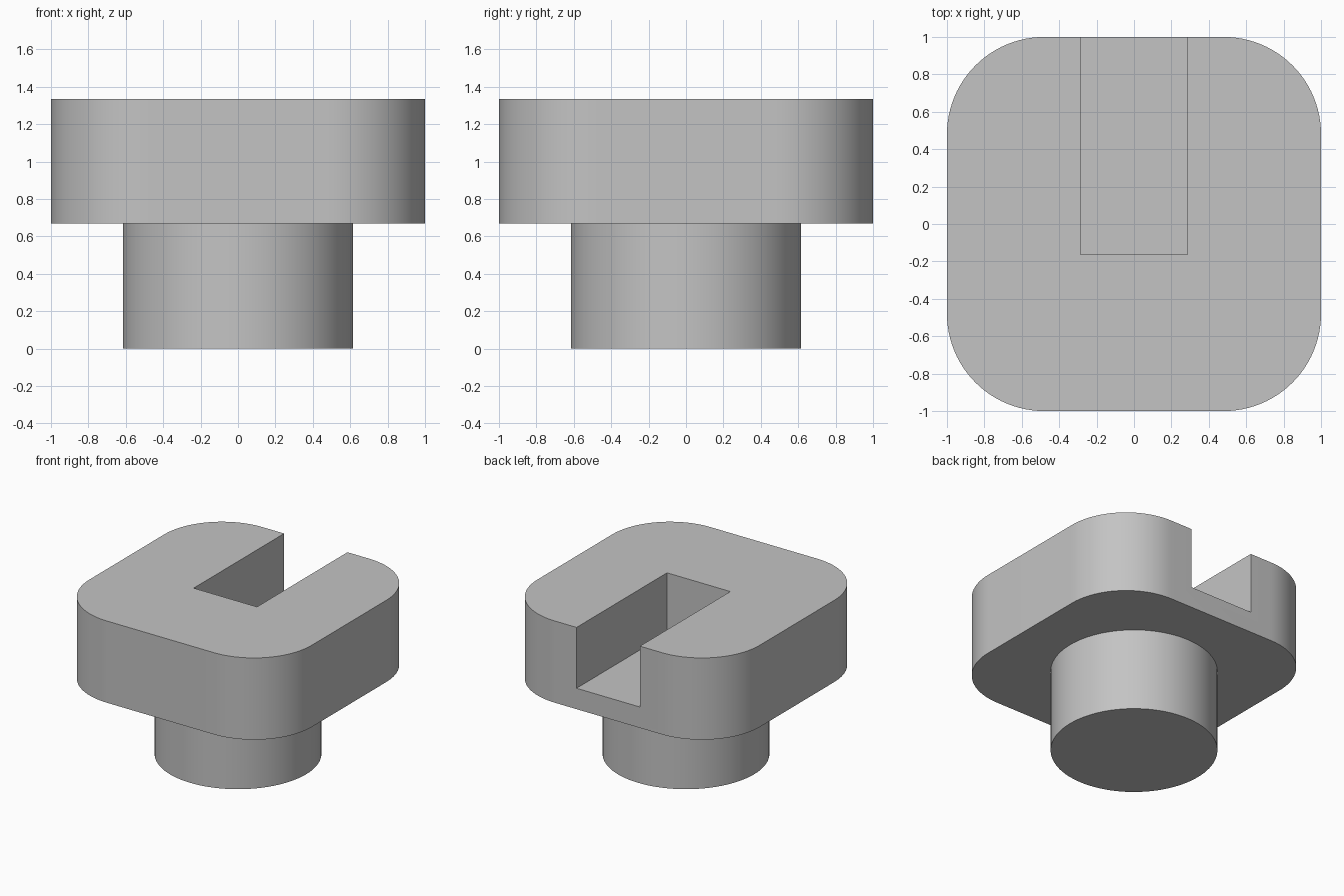
import bpy
import bmesh
from math import cos, sin, pi, radians

cube = bpy.data.objects.get("Cube")
if cube:
    bpy.data.objects.remove(cube, do_unlink=True)

# Overall dimensions
HEAD_BOTTOM, HEAD_TOP = 0.67, 1.335
CORNER_RADIUS = 0.52
SHANK_RADIUS = 0.615
SLOT_HALF_WIDTH, SLOT_END, SLOT_FLOOR = 0.285, -0.163, 0.84

grey = bpy.data.materials.new("plain grey")
grey.use_nodes = True
colour = (0.55, 0.55, 0.55, 1)
grey.diffuse_color = colour
grey.node_tree.nodes["Principled BSDF"].inputs["Base Color"].default_value = colour


def extrude_profile(name, points, bottom, top):
    """Make a solid by raising a closed outline from bottom to top."""
    bm = bmesh.new()
    face = bm.faces.new([bm.verts.new((x, y, bottom)) for x, y in points])
    raised = bmesh.ops.extrude_face_region(bm, geom=[face], use_keep_orig=True)
    verts = [v for v in raised["geom"] if isinstance(v, bmesh.types.BMVert)]
    bmesh.ops.translate(bm, verts=verts, vec=(0, 0, top - bottom))
    bmesh.ops.recalc_face_normals(bm, faces=bm.faces)
    mesh = bpy.data.meshes.new(name)
    bm.to_mesh(mesh)
    bm.free()
    mesh.materials.append(grey)
    obj = bpy.data.objects.new(name, mesh)
    bpy.context.collection.objects.link(obj)
    return obj


def rounded_square(half, radius, steps=24):
    """Outline of a square with four round corners."""
    points = []
    centre = half - radius
    for corner, (sx, sy) in enumerate([(1, 1), (-1, 1), (-1, -1), (1, -1)]):
        for i in range(steps + 1):
            a = (corner + i / steps) * pi / 2
            points.append((sx * centre + radius * cos(a), sy * centre + radius * sin(a)))
    return points


def circle(radius, steps=96):
    return [(radius * cos(2 * pi * i / steps), radius * sin(2 * pi * i / steps))
            for i in range(steps)]


def smooth(obj):
    bpy.ops.object.select_all(action="DESELECT")
    obj.select_set(True)
    bpy.context.view_layer.objects.active = obj
    bpy.ops.object.shade_smooth_by_angle(angle=radians(30))


# Round shank below the head
shank = extrude_profile("shank", circle(SHANK_RADIUS), 0, HEAD_BOTTOM)

# Rounded square head with a slot open at the back
head = extrude_profile("head", rounded_square(1, CORNER_RADIUS), HEAD_BOTTOM, HEAD_TOP)
w = SLOT_HALF_WIDTH
slot_cutter = extrude_profile(
    "slot_cutter", [(-w, SLOT_END), (w, SLOT_END), (w, 1.2), (-w, 1.2)], SLOT_FLOOR, 1.5)
slot_cutter.hide_render = True
cut = head.modifiers.new("slot", "BOOLEAN")
cut.operation = "DIFFERENCE"
cut.solver = "EXACT"
cut.object = slot_cutter
bpy.context.view_layer.objects.active = head
bpy.ops.object.modifier_apply(modifier=cut.name)
bpy.data.objects.remove(slot_cutter, do_unlink=True)

for part in (shank, head):
    smooth(part)
